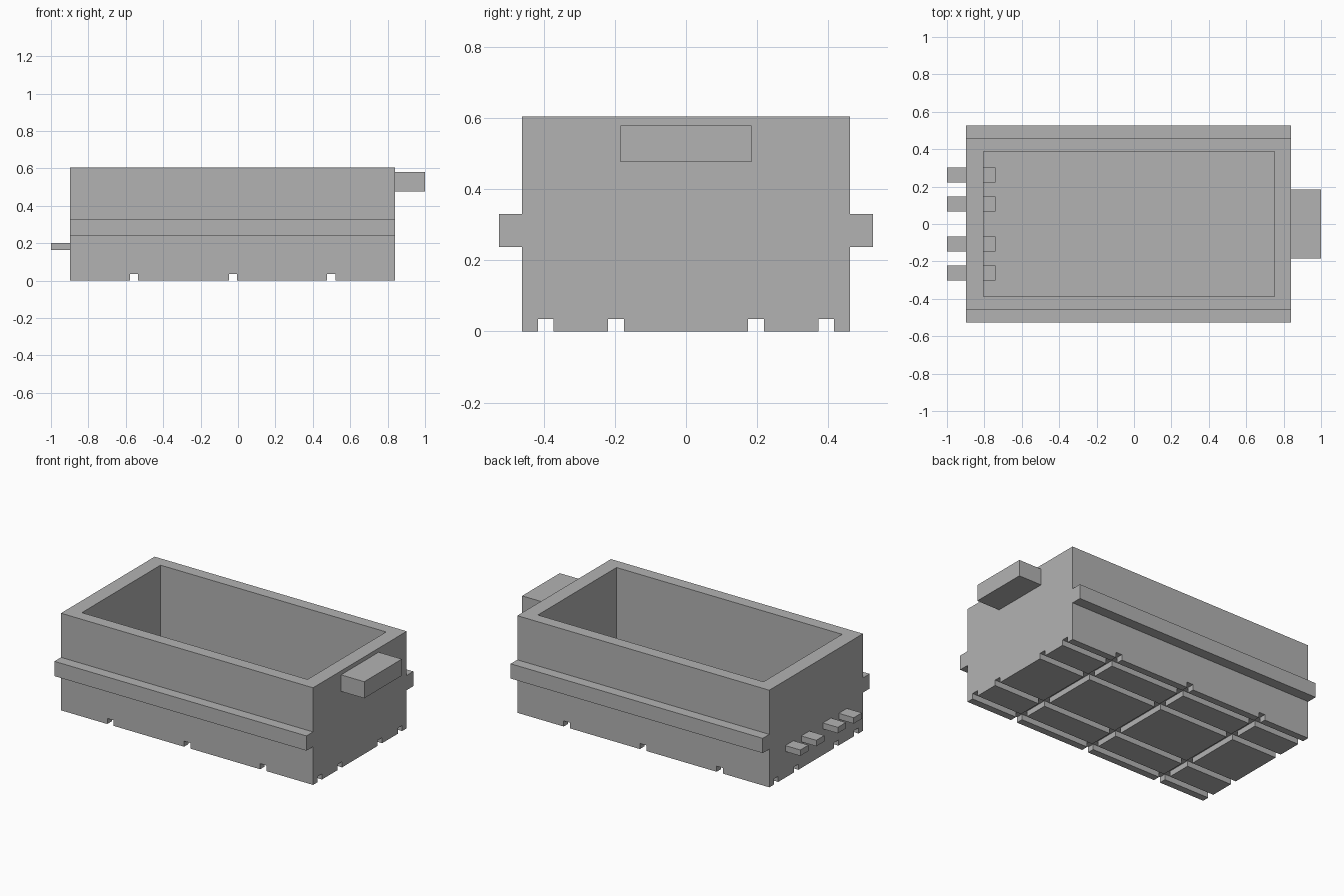
import bpy

if "Cube" in bpy.data.objects:
    bpy.data.objects.remove(bpy.data.objects["Cube"], do_unlink=True)

grey = bpy.data.materials.new("plain_grey")
grey.use_nodes = True
GREY = (0.45, 0.45, 0.45, 1)
grey.diffuse_color = GREY
grey.node_tree.nodes["Principled BSDF"].inputs["Base Color"].default_value = GREY


def box(name, x, y, z):
    """Axis-aligned box from (low, high) ranges."""
    bpy.ops.mesh.primitive_cube_add(size=1, location=[sum(r) / 2 for r in (x, y, z)])
    ob = bpy.context.object
    ob.name = ob.data.name = name
    ob.scale = [r[1] - r[0] for r in (x, y, z)]
    bpy.ops.object.transform_apply(location=False, rotation=False, scale=True)
    ob.data.materials.append(grey)
    return ob


def cut(target, cutter):
    """Subtract the cutter from the target and discard it."""
    cutter.hide_render = True
    mod = target.modifiers.new("cut", "BOOLEAN")
    mod.operation = "DIFFERENCE"
    mod.solver = "EXACT"
    mod.object = cutter
    bpy.context.view_layer.objects.active = target
    bpy.ops.object.modifier_apply(modifier=mod.name)
    bpy.data.objects.remove(cutter, do_unlink=True)


# Open tray body
X0, X1, Y, TOP = -0.897, 0.84, 0.461, 0.605
body = box("tray_body", (X0, X1), (-Y, Y), (0, TOP))
cut(body, box("cavity_cutter", (-0.805, 0.75), (-0.387, 0.387), (0.1, 1)))

# Grooves across and along the underside
GROOVE, DEPTH = 0.022, 0.035
for x in (-0.556, -0.027, 0.498):
    cut(body, box("cross_groove_cutter", (x - GROOVE, x + GROOVE), (-1, 1), (-0.1, DEPTH)))
for y in (-0.395, -0.197, 0.197, 0.395):
    cut(body, box("long_groove_cutter", (-1.2, 1.2), (y - GROOVE, y + GROOVE), (-0.1, DEPTH)))

# Side rails
box("left_rail", (X0, X1), (Y, 0.526), (0.238, 0.33))
box("right_rail", (X0, X1), (-0.526, -Y), (0.238, 0.33))

# End handle
box("handle", (X1, 1), (-0.185, 0.185), (0.477, 0.58))

# Contact pins passing through the end wall
for i, y in enumerate((-0.263, -0.106, 0.106, 0.263)):
    box(f"pin_{i + 1}", (-1, -0.74), (y - 0.04, y + 0.04), (0.163, 0.2))
